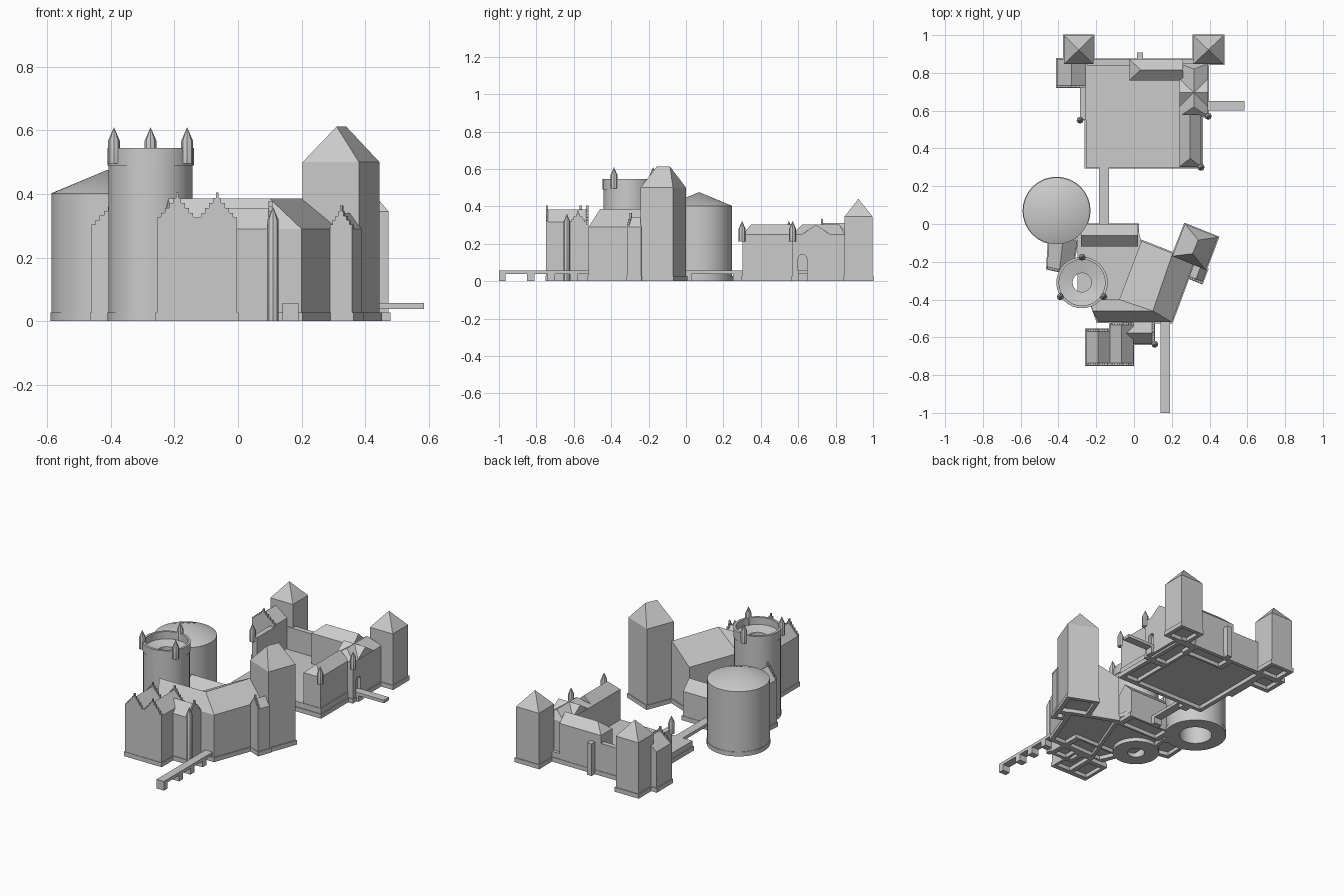
import bpy, bmesh, math
from mathutils import Vector

if "Cube" in bpy.data.objects:
    bpy.data.objects.remove(bpy.data.objects["Cube"])


def finish(name, bm):
    bmesh.ops.remove_doubles(bm, verts=bm.verts, dist=1e-5)
    bmesh.ops.recalc_face_normals(bm, faces=bm.faces)
    me = bpy.data.meshes.new(name)
    bm.to_mesh(me)
    bm.free()
    ob = bpy.data.objects.new(name, me)
    bpy.context.collection.objects.link(ob)
    return ob


def extrude(name, pts, vec):
    """Flat outline pushed along a vector."""
    bm = bmesh.new()
    f = bm.faces.new([bm.verts.new(p) for p in pts])
    r = bmesh.ops.extrude_face_region(bm, geom=[f], use_keep_orig=True)
    bmesh.ops.translate(bm, vec=vec, verts=[v for v in r['geom'] if isinstance(v, bmesh.types.BMVert)])
    return finish(name, bm)


def box(name, x0, x1, y0, y1, z0, z1):
    return extrude(name, [(x0, y0, z0), (x1, y0, z0), (x1, y1, z0), (x0, y1, z0)], (0, 0, z1 - z0))


def plinth_ring(name, c, z=0.027, out=0.008, inn=0.028):
    """Hollow foot ring under a block."""
    m = sum((Vector(p) for p in c), Vector((0, 0))) / len(c)
    bm = bmesh.new()
    loops = []
    for off, h in ((out, 0), (out, z), (-inn, z), (-inn, 0)):
        pts = [Vector(p) + (Vector(p) - m).normalized() * off for p in c]
        loops.append([bm.verts.new((p.x, p.y, h)) for p in pts])
    n = len(c)
    for k in range(4):
        a, b = loops[k], loops[(k + 1) % 4]
        for i in range(n):
            bm.faces.new((a[i], a[(i + 1) % n], b[(i + 1) % n], b[i]))
    return finish(name, bm)


def roofed(name, c, a, b, eave, top, z0=0.024, plinth=True):
    """Four-walled block; ridge a-b, a over the c0-c1 end, b over the c2-c3 end."""
    bm = bmesh.new()
    lo = [bm.verts.new((x, y, z0)) for x, y in c]
    hi = [bm.verts.new((x, y, eave)) for x, y in c]
    ra, rb = bm.verts.new((*a, top)), bm.verts.new((*b, top))
    bm.faces.new(lo[::-1])
    for i in range(4):
        j = (i + 1) % 4
        bm.faces.new((lo[i], lo[j], hi[j], hi[i]))
    bm.faces.new((hi[0], hi[1], ra))
    bm.faces.new((hi[2], hi[3], rb))
    bm.faces.new((hi[1], hi[2], rb, ra))
    bm.faces.new((hi[3], hi[0], ra, rb))
    ob = finish(name, bm)
    if plinth:
        plinth_ring(name + "_plinth", c)
    return ob


def house(name, x0, x1, y0, y1, eave, top, along='y', h0=0.0, h1=0.0, z0=0.024, plinth=True):
    """Straight block with ridge along x or y and hip insets at both ends."""
    xm, ym = (x0 + x1) / 2, (y0 + y1) / 2
    if along == 'y':
        c = [(x0, y0), (x1, y0), (x1, y1), (x0, y1)]
        a, b = (xm, y0 + h0), (xm, y1 - h1)
    else:
        c = [(x0, y1), (x0, y0), (x1, y0), (x1, y1)]
        a, b = (x0 + h0, ym), (x1 - h1, ym)
    return roofed(name, c, a, b, eave, top, z0, plinth)


def stepped_gable(name, p0, p1, eave, top, n=5, th=0.012):
    """Thin crow-stepped parapet between two plan points, with a peak finial."""
    p0, p1 = Vector((*p0, 0)), Vector((*p1, 0))
    d = p1 - p0
    w, u = d.length, d.normalized()
    half = [(0, 0.0)]
    for i in range(n):
        z = eave + (top - eave) * (i + 1) / n
        half += [(w / 2 * i / n, z), (w / 2 * (i + 1) / n - (0.004 if i == n - 1 else 0), z)]
    half.append((w / 2 - 0.004, top + 0.018))
    prof = half + [(w - s, z) for s, z in reversed(half)]
    nrm = u.cross(Vector((0, 0, 1)))
    return extrude(name, [p0 + u * s + Vector((0, 0, z)) - nrm * th * 0.7 for s, z in prof], nrm * th)


def lathe(name, x, y, prof, n=32, closed=True):
    bm = bmesh.new()
    vs = [bm.verts.new((r, 0, z)) for r, z in prof]
    es = [bm.edges.new((vs[i], vs[i + 1])) for i in range(len(vs) - 1)]
    if closed:
        es.append(bm.edges.new((vs[-1], vs[0])))
    bmesh.ops.spin(bm, geom=vs + es, cent=(0, 0, 0), axis=(0, 0, 1), angle=2 * math.pi, steps=n)
    bmesh.ops.translate(bm, vec=(x, y, 0), verts=bm.verts)
    ob = finish(name, bm)
    bpy.ops.object.select_all(action='DESELECT')
    ob.select_set(True)
    bpy.context.view_layer.objects.active = ob
    bpy.ops.object.shade_smooth_by_angle(angle=math.radians(30))
    return ob


def turret(name, x, y, z0, h=0.11, r=0.0185):
    lathe(name, x, y, [(0, z0), (r, z0), (r, z0 + h - .043), (0, z0 + h)], 8, False)


# --- round towers of the front castle ---
lathe("great_round_tower", -0.41, 0.07, [(.095, 0), (.18, 0), (.18, .027), (.177, .027), (.177, .402),
      (0, .476), (0, .385), (.095, .385)])
lathe("battle_tower", -0.275, -0.31, [(.05, 0), (.135, 0), (.135, .027), (.132, .027), (.132, .49),
      (.136, .49), (.136, .545), (.122, .545), (.122, .50), (.05, .485)])
for i, (x, y) in enumerate([(-.275, -.176), (-.39, -.385), (-.16, -.385)]):
    turret(f"battle_tower_turret_{i}", x, y, .495, .115)

# --- main wings and keep ---
roofed("keep", [(.203, -.17), (.38, -.243), (.445, -.07), (.27, 0)], (.31, -.157), (.34, -.085), .50, .612)
roofed("east_wing", [(-.124, -.52), (.20, -.52), (.32, -.20), (.04, -.09)],
       (.10, -.46), (.205, -.155), .29, .385)
roofed("south_wing", [(-.235, -.40), (-.19, -.52), (.10, -.52), (.10, -.40)],
       (-.22, -.46), (.10, -.46), .29, .385)
house("north_lodge", -.28, .02, -.12, 0, .18, .24, 'x')
extrude("front_courtyard", [(-.3, -.42, .024), (.1, -.45, .024), (.04, -.1, .024), (.02, -.02, .024),
                            (-.3, -.02, .024)], (0, 0, .026))

# small annex beside the keep
roofed("keep_annex", [(.29, -.285), (.36, -.313), (.388, -.24), (.318, -.212)],
       (.325, -.299), (.353, -.226), .29, .34)
stepped_gable("keep_annex_gable", (.29, -.285), (.36, -.313), .29, .345, 4)

# west house between the two round towers
roofed("west_house", [(-.46, -.235), (-.33, -.265), (-.30, -.09), (-.45, -.06)],
       (-.395, -.25), (-.375, -.075), .29, .355)
stepped_gable("west_house_gable", (-.46, -.235), (-.33, -.265), .29, .36)

# twin stepped-gable halls at the front
for n, x0, x1, y1 in (("left", -.255, -.128, -.56), ("right", -.128, -.003, -.525)):
    house(f"{n}_hall", x0, x1, -.745, y1, .315, .382)
    stepped_gable(f"{n}_hall_front_gable", (x0, -.745), (x1, -.745), .31, .387)
    stepped_gable(f"{n}_hall_back_gable", (x1, y1), (x0, y1), .31, .387)

# gabled porch with its slender corner turret
house("porch", -.06, .105, -.635, -.52, .29, .355, 'x', .02, 0)
stepped_gable("porch_gable", (.105, -.635), (.105, -.52), .29, .36)
turret("porch_turret", .11, -.637, 0, .36, .018)


# --- bridges ---
def bridge(name, x0, x1, y0, y1, piers, along='y'):
    box(name + "_deck", x0, x1, y0, y1, .038, .057)
    for i, (p, q) in enumerate(piers):
        b = (x0, x1, p, q) if along == 'y' else (p, q, y0, y1)
        box(f"{name}_pier_{i}", *b, 0, .038)


bridge("front_bridge", .14, .19, -1, -.52, [(-1, -.965), (-.85, -.81), (-.74, -.70), (-.62, -.58)])
bridge("middle_bridge", -.185, -.132, -.02, .30, [(0, .03), (.25, .30)])
bridge("side_bridge", .38, .585, .60, .65, [(.38, .41)], 'x')

# --- rear castle: platform and walls ---
box("rear_courtyard", -.255, .36, .30, .87, .024, .06)
plinth_ring("rear_courtyard_plinth", [(-.255, .30), (.36, .30), (.36, .87), (-.255, .87)])
box("rear_north_wall", -.25, 0, .84, .872, .02, .20)
box("rear_west_wall", -.287, -.255, .55, .74, 0, .24)
box("rear_north_buttress", .015, .048, .865, .907, 0, .20)

# corner towers with pyramid roofs
for n, x0, x1 in (("left", -.37, -.215), ("right", .315, .473)):
    house(f"rear_{n}_tower", x0, x1, .847, .997, .345, .44, 'y', .075, .075)

# ranges around the rear court
house("rear_east_range", .24, .355, .303, .58, .25, .302, 'y', .045, 0)
house("rear_north_range", -.025, .26, .76, .873, .25, .302, 'x', .06, 0)
house("rear_west_house", -.408, -.255, .725, .873, .25, .31, 'y')
stepped_gable("rear_west_house_gable", (-.408, .725), (-.255, .725), .25, .315)
gate = house("gatehouse", .24, .393, .57, .85, .25, .302, 'y', .05, .03)
house("gatehouse_cross_roof", .241, .392, .62, .77, .25, .302, 'x', z0=.2, plinth=False)

# arched gateway cut into the gatehouse
arch = [(.37, .60, .057), (.37, .646, .057)]
arch += [(.37, .623 + .023 * math.cos(t * math.pi / 8), .12 + .023 * math.sin(t * math.pi / 8)) for t in range(9)]
cutter = extrude("gate_cutter", arch, (.06, 0, 0))
mod = gate.modifiers.new("gateway", 'BOOLEAN')
mod.object, mod.operation, mod.solver = cutter, 'DIFFERENCE', 'EXACT'
bpy.context.view_layer.objects.active = gate
bpy.ops.object.modifier_apply(modifier="gateway")
bpy.data.objects.remove(cutter)

for i, (x, y) in enumerate([(-.285, .55), (.393, .57), (.355, .30)]):
    turret(f"rear_turret_{i}", x, y, .212)
